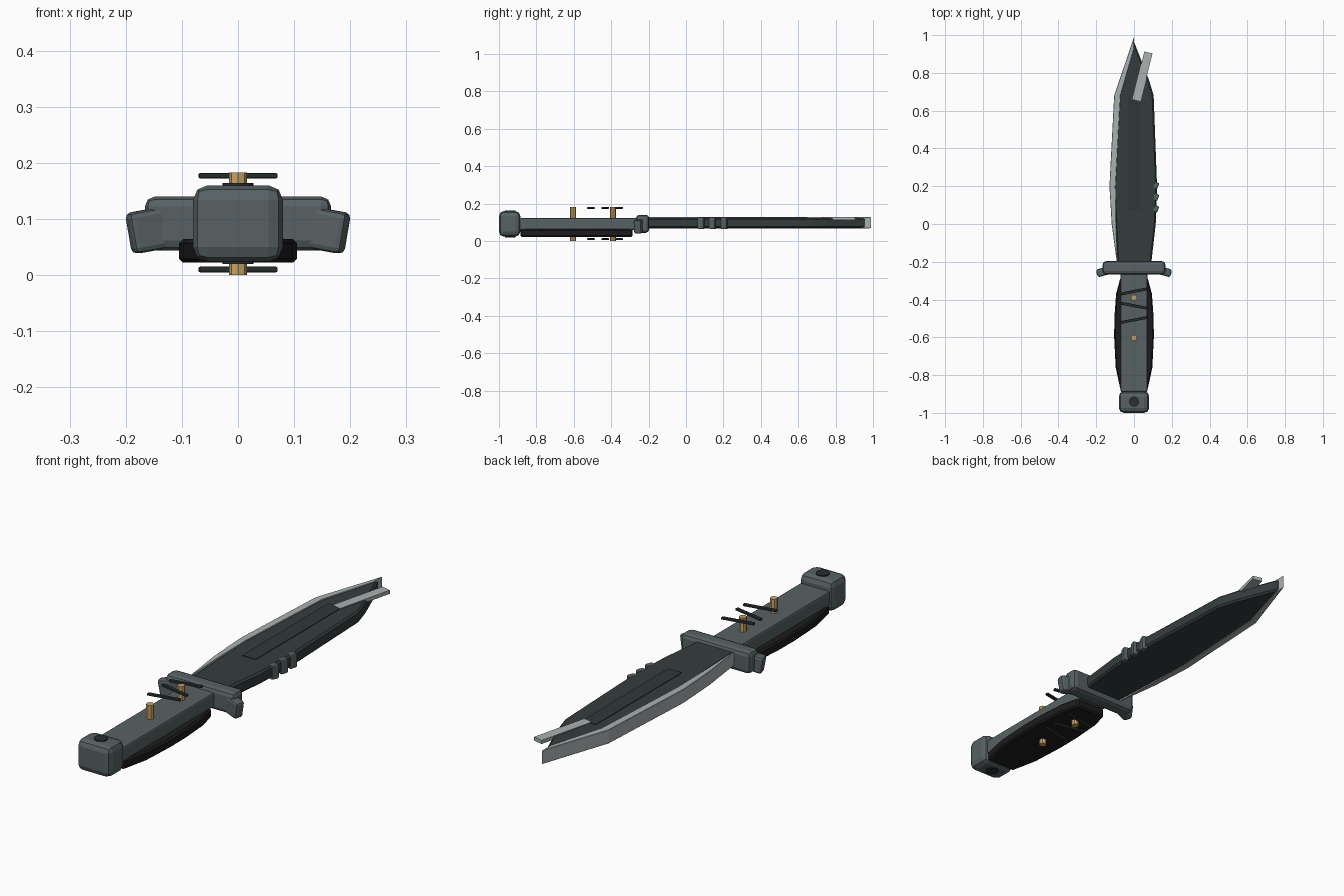
import bpy, bmesh, math
from mathutils import Matrix

if "Cube" in bpy.data.objects:
    bpy.data.objects.remove(bpy.data.objects["Cube"])


def mat(name, r, g, b):
    m = bpy.data.materials.new(name)
    m.diffuse_color = (r, g, b, 1)
    m.use_nodes = True
    m.node_tree.nodes["Principled BSDF"].inputs["Base Color"].default_value = m.diffuse_color
    return m


GREY = mat("steel grey", 0.095, 0.12, 0.125)
DARK = mat("dark blade", 0.036, 0.046, 0.046)
GROOVE = mat("groove dark", 0.03, 0.038, 0.038)
SILVER = mat("silver edge", 0.40, 0.44, 0.44)
BLACK = mat("black rubber", 0.012, 0.012, 0.012)
CORD = mat("cord", 0.02, 0.026, 0.028)
BRASS = mat("brass", 0.58, 0.37, 0.14)


def finish(name, bm, m, bevel=0, seg=2):
    bmesh.ops.recalc_face_normals(bm, faces=bm.faces)
    me = bpy.data.meshes.new(name)
    bm.to_mesh(me)
    bm.free()
    me.materials.append(m)
    ob = bpy.data.objects.new(name, me)
    bpy.context.collection.objects.link(ob)
    if bevel:
        b = ob.modifiers.new("bevel", 'BEVEL')
        b.width, b.segments = bevel, seg
    return ob


def box(name, loc, size, m, bevel=0, ry=0, rz=0):
    bm = bmesh.new()
    bmesh.ops.create_cube(bm, size=1)
    rot = Matrix.Rotation(math.radians(rz), 4, 'Z') @ Matrix.Rotation(math.radians(ry), 4, 'Y')
    bm.transform(Matrix.Translation(loc) @ rot @ Matrix.Diagonal((*size, 1)))
    return finish(name, bm, m, bevel)


def cyl(name, x, y, z0, z1, r, m, n):
    bm = bmesh.new()
    bmesh.ops.create_cone(bm, cap_ends=True, segments=n, radius1=r, radius2=r, depth=z1 - z0)
    bm.transform(Matrix.Translation((x, y, (z0 + z1) / 2)))
    return finish(name, bm, m)


def prism(name, pts, z0, z1, m, bevel=0):
    bm = bmesh.new()
    f = bm.faces.new([bm.verts.new((x, y, z0)) for x, y in pts])
    g = bmesh.ops.extrude_face_region(bm, geom=[f])
    bmesh.ops.translate(bm, vec=(0, 0, z1 - z0),
                        verts=[v for v in g["geom"] if isinstance(v, bmesh.types.BMVert)])
    return finish(name, bm, m, bevel, 1)


# Blade body, bright cutting edge, fuller and false edge
prism("blade", [(0.09, -0.22), (0.115, 0.0), (0.122, 0.2), (0.104, 0.68), (0.08, 0.76),
                (0.0, 0.965), (-0.085, 0.68), (-0.108, 0.2), (-0.088, -0.22)],
      0.07, 0.124, DARK, 0.008)
prism("cutting_edge", [(-0.09, -0.21), (-0.118, 0.0), (-0.13, 0.2), (-0.105, 0.68), (0.0, 0.99),
                       (0.0, 0.93), (-0.072, 0.68), (-0.098, 0.2), (-0.095, 0.0), (-0.087, -0.21)],
      0.068, 0.128, SILVER, 0.004)
box("fuller", (0, 0.37, 0.1225), (0.066, 0.59, 0.008), GROOVE)
box("false_edge", (0.045, 0.782, 0.12), (0.044, 0.26, 0.016), SILVER, rz=-14)

# Spine serrations
for i in range(3):
    box(f"serration_{i + 1}", (0.117, 0.08 + i * 0.062, 0.095), (0.024, 0.034, 0.062),
        GREY, 0.005, rz=-20)

# Guard with swept ends
box("guard", (0, -0.232, 0.092), (0.332, 0.07, 0.096), GREY, 0.018)
for side, s in (("left", -1), ("right", 1)):
    box(f"guard_end_{side}", (s * 0.152, -0.25, 0.081), (0.085, 0.042, 0.074), GREY, 0.01,
        ry=s * 10, rz=-s * 15)

# Handle core and rubber grip
box("handle_core", (0, -0.575, 0.09), (0.142, 0.63, 0.064), GREY, 0.008)
half = [(0.07, -0.885), (0.097, -0.76), (0.105, -0.6), (0.104, -0.5), (0.095, -0.37), (0.072, -0.285)]
prism("grip", half + [(-x, y) for x, y in reversed(half)], 0.022, 0.064, BLACK, 0.007)

# Pommel and its button
box("pommel", (0, -0.943, 0.092), (0.16, 0.114, 0.136), GREY, 0.026)
cyl("pommel_button", 0, -0.94, 0.02, 0.164, 0.028, CORD, 16)

# Brass pins through the handle
for i, y in enumerate((-0.39, -0.603)):
    cyl(f"pin_{i + 1}", 0, y, 0.0, 0.183, 0.016, BRASS, 8)

# Cord wraps above and below the handle
for side, z in (("top", 0.177), ("bottom", 0.01)):
    for i in range(3):
        box(f"cord_{side}_{i + 1}", (0, -0.357 - i * 0.0755, z), (0.142, 0.015, 0.01), CORD, 0.003,
            rz=11 if i % 2 == 0 else -11)
